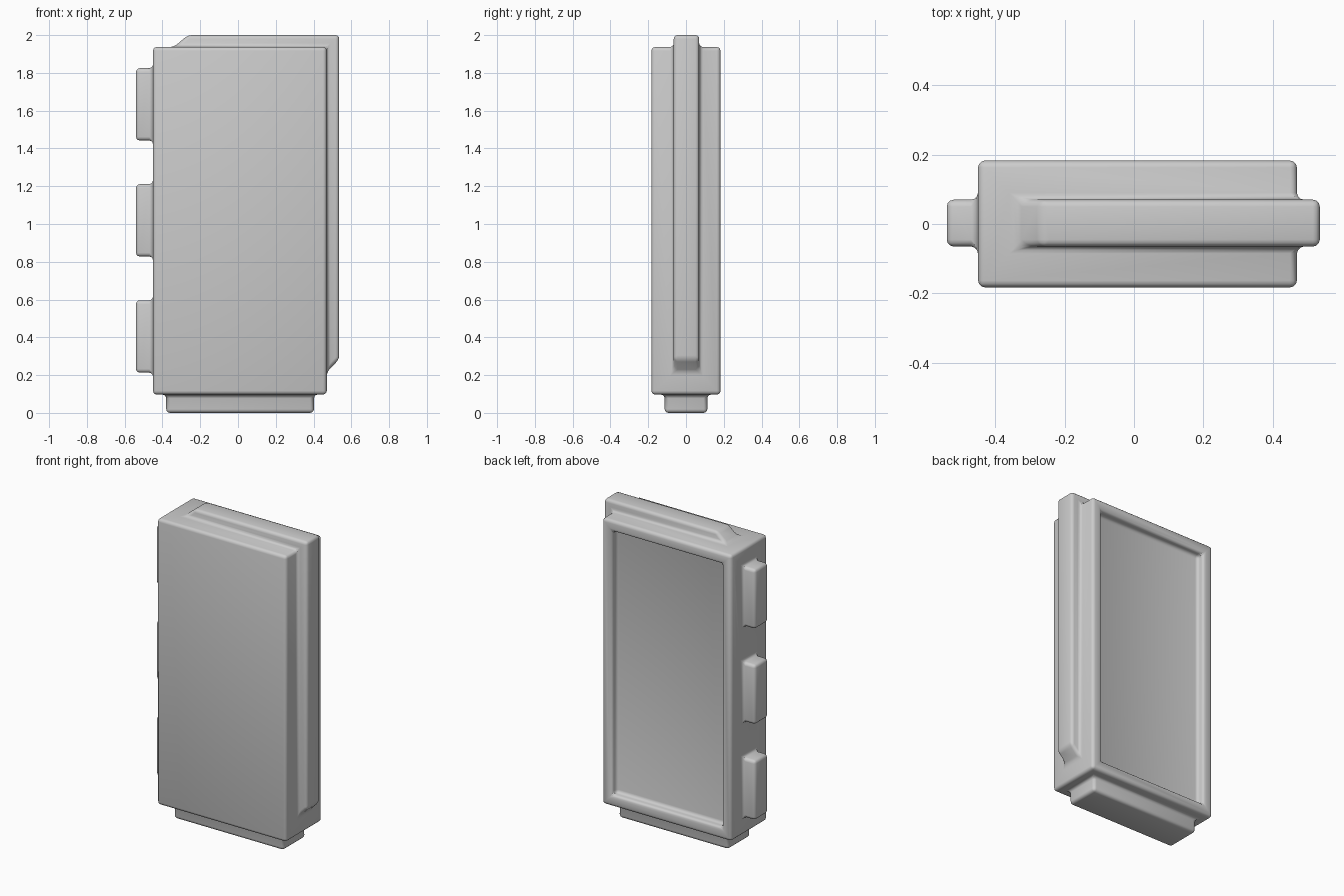
import bpy, bmesh, math

cube = bpy.data.objects.get("Cube")
if cube:
    bpy.data.objects.remove(cube, do_unlink=True)

grey = bpy.data.materials.new("light grey")
grey.use_nodes = True
COLOUR = (0.6, 0.6, 0.6, 1)
grey.diffuse_color = COLOUR
grey.node_tree.nodes["Principled BSDF"].inputs["Base Color"].default_value = COLOUR


def prism(name, profile, y0, y1):
    """Extrude an x-z outline from y0 to y1."""
    bm = bmesh.new()
    face = bm.faces.new([bm.verts.new((x, y0, z)) for x, z in profile])
    ext = bmesh.ops.extrude_face_region(bm, geom=[face])
    verts = [v for v in ext["geom"] if isinstance(v, bmesh.types.BMVert)]
    bmesh.ops.translate(bm, verts=verts, vec=(0, y1 - y0, 0))
    bmesh.ops.recalc_face_normals(bm, faces=bm.faces)
    mesh = bpy.data.meshes.new(name)
    bm.to_mesh(mesh)
    bm.free()
    mesh.materials.append(grey)
    obj = bpy.data.objects.new(name, mesh)
    bpy.context.collection.objects.link(obj)
    return obj


def box(name, x0, x1, y0, y1, z0, z1):
    return prism(name, [(x0, z0), (x1, z0), (x1, z1), (x0, z1)], y0, y1)


def combine(target, part, operation):
    mod = target.modifiers.new(part.name, 'BOOLEAN')
    mod.object = part
    mod.operation = operation
    mod.solver = 'EXACT'
    bpy.context.view_layer.objects.active = target
    bpy.ops.object.modifier_apply(modifier=mod.name)
    bpy.data.objects.remove(part, do_unlink=True)


# Main slab with a framed recess in the back
body = box("panel_body", -0.45, 0.47, -0.183, 0.183, 0.097, 1.937)
combine(body, box("back_recess", -0.38, 0.40, 0.13, 0.3, 0.17, 1.865), 'DIFFERENCE')

# Raised rail over the top and down the left edge, with sloped ends
rail = [(-0.34, 1.9), (-0.34, 1.937), (-0.265, 2.0), (0.536, 2.0),
        (0.536, 0.285), (0.47, 0.215), (0.43, 0.215), (0.43, 1.9)]
combine(body, prism("edge_rail", rail, -0.065, 0.07), 'UNION')

# Three tabs on the right edge
for z in (0.213, 0.828, 1.442):
    combine(body, box("side_tab", -0.54, -0.42, -0.065, 0.07, z, z + 0.383), 'UNION')

# Foot
combine(body, box("foot", -0.38, 0.402, -0.113, 0.113, 0.0, 0.12), 'UNION')

# Rounded edges and filleted joints
bevel = body.modifiers.new("rounding", 'BEVEL')
bevel.width = 0.02
bevel.segments = 3
bevel.limit_method = 'ANGLE'
bevel.angle_limit = math.radians(25)
bpy.context.view_layer.objects.active = body
body.select_set(True)
bpy.ops.object.modifier_apply(modifier=bevel.name)
bpy.ops.object.shade_smooth_by_angle(angle=math.radians(35))
